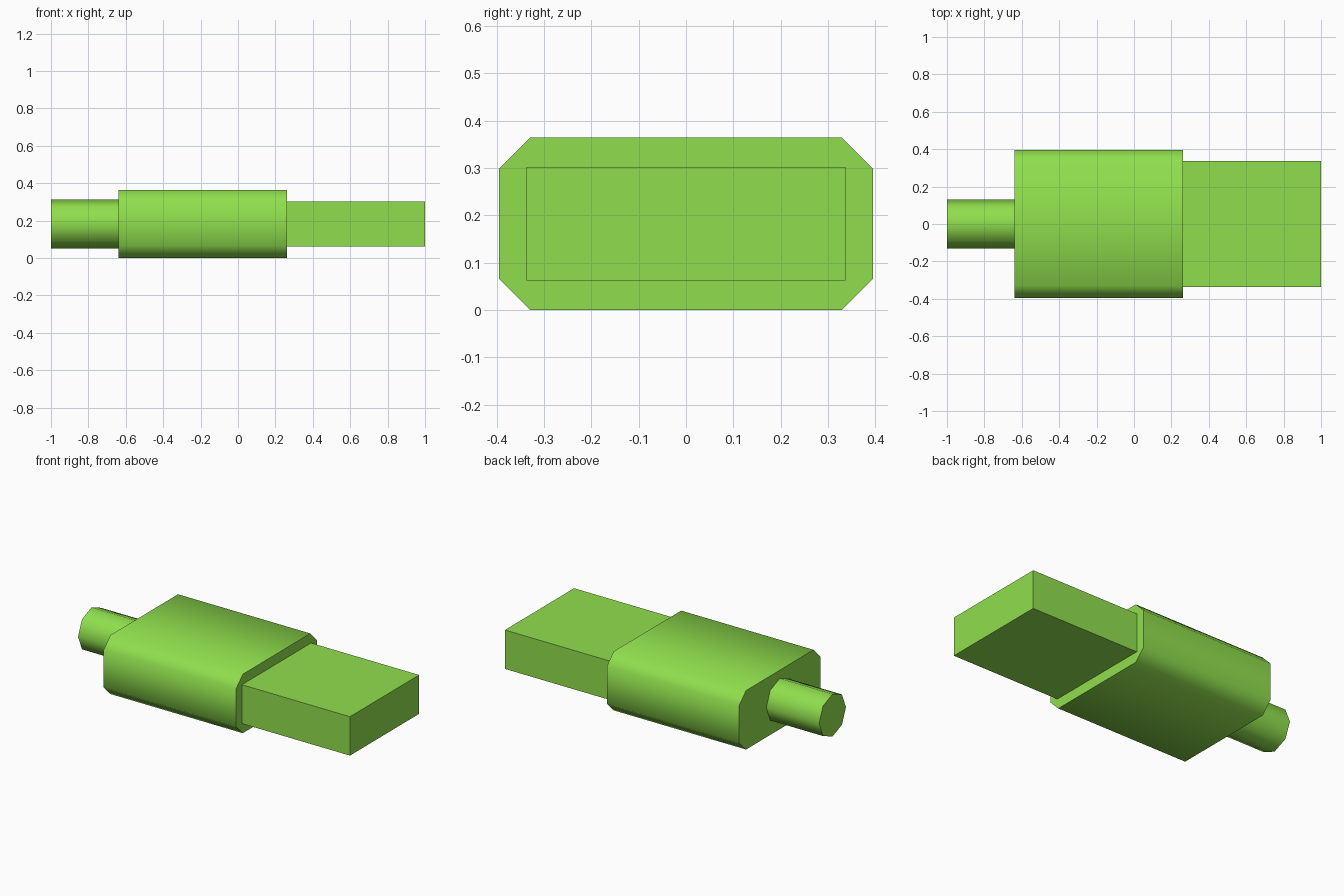
import bpy, bmesh, math

if "Cube" in bpy.data.objects:
    bpy.data.objects.remove(bpy.data.objects["Cube"])

green = bpy.data.materials.new("lime green")
green.diffuse_color = (0.28, 0.74, 0.075, 1)
green.use_nodes = True
green.node_tree.nodes["Principled BSDF"].inputs["Base Color"].default_value = green.diffuse_color
MID_Z = 0.182


def extrude_x(name, profile, x0, x1, smooth=False):
    """Extrude a closed (y, z) profile, centred on the axis, from x0 to x1."""
    bm = bmesh.new()
    base = bm.faces.new([bm.verts.new((x0, y, z + MID_Z)) for y, z in profile])
    out = bmesh.ops.extrude_face_region(bm, geom=[base], use_keep_orig=True)
    for v in out["geom"]:
        if isinstance(v, bmesh.types.BMVert):
            v.co.x = x1
    bmesh.ops.recalc_face_normals(bm, faces=bm.faces[:])
    mesh = bpy.data.meshes.new(name)
    bm.to_mesh(mesh)
    bm.free()
    mesh.materials.append(green)
    obj = bpy.data.objects.new(name, mesh)
    bpy.context.collection.objects.link(obj)
    if smooth:
        bpy.ops.object.select_all(action="DESELECT")
        obj.select_set(True)
        bpy.context.view_layer.objects.active = obj
        bpy.ops.object.shade_smooth_by_angle(angle=math.radians(60))
    return obj


def chamfered(hy, hz, c):
    """Rectangle with its four corners cut off."""
    return [(hy, -hz + c), (hy, hz - c), (hy - c, hz), (-hy + c, hz),
            (-hy, hz - c), (-hy, -hz + c), (-hy + c, -hz), (hy - c, -hz)]


# Cable stub: eight-sided rod
rod = [(0.131 * math.cos(i * math.pi / 4), 0.131 * math.sin(i * math.pi / 4))
       for i in range(8)]
extrude_x("cable_stub", rod, -1.0, -0.64, smooth=True)

# Housing: wide body with chamfered long edges
extrude_x("housing", chamfered(0.395, 0.182, 0.066), -0.64, 0.263, smooth=True)

# Plug: plain rectangular tongue
extrude_x("plug", [(-0.337, -0.12), (0.337, -0.12), (0.337, 0.12), (-0.337, 0.12)],
          0.263, 1.0)
